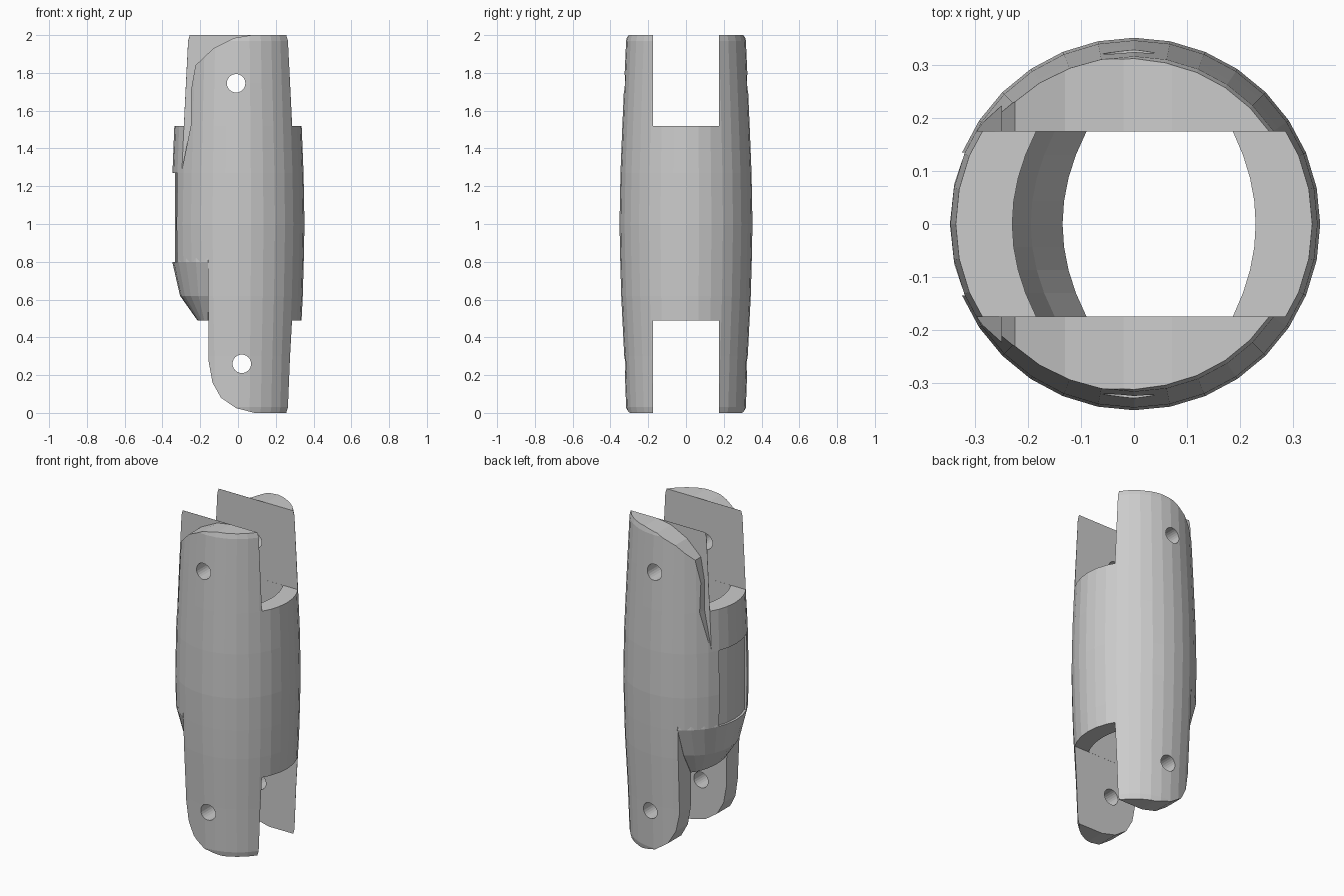
import bpy, bmesh, math

if "Cube" in bpy.data.objects:
    bpy.data.objects.remove(bpy.data.objects["Cube"])


def loft(name, rings):
    """Closed solid through rings that share a point count."""
    bm = bmesh.new()
    vs = [[bm.verts.new(p) for p in r] for r in rings]
    n = len(vs[0])
    for a, b in zip(vs, vs[1:]):
        for i in range(n):
            bm.faces.new((a[i], a[(i + 1) % n], b[(i + 1) % n], b[i]))
    bm.faces.new(vs[0])
    bm.faces.new(vs[-1])
    bmesh.ops.recalc_face_normals(bm, faces=bm.faces)
    me = bpy.data.meshes.new(name)
    bm.to_mesh(me)
    bm.free()
    ob = bpy.data.objects.new(name, me)
    bpy.context.collection.objects.link(ob)
    return ob


def prism_y(name, xz, y0, y1):
    return loft(name, [[(x, y, z) for x, z in xz] for y in (y0, y1)])


def prism_z(name, xy, z0, z1):
    return loft(name, [[(x, y, z) for x, y in xy] for z in (z0, z1)])


def combine(target, tool, op='DIFFERENCE'):
    m = target.modifiers.new(op, 'BOOLEAN')
    m.object, m.operation, m.solver = tool, op, 'EXACT'
    bpy.context.view_layer.objects.active = target
    bpy.ops.object.modifier_apply(modifier=m.name)
    bpy.data.objects.remove(tool)


def circle(cx, cy, r, n):
    return [(cx + r * math.cos(2 * math.pi * i / n), cy + r * math.sin(2 * math.pi * i / n)) for i in range(n)]


def arc(apex, end, half, n=8):
    """Shallow elliptical-parabolic arc in xy from y=-half to y=+half."""
    pts = []
    for i in range(n + 1):
        t = 2 * i / n - 1
        pts.append((apex + (end - apex) * t * t, half * t))
    return pts


# Barrel-shaped hub with fork arms still solid
PROFILE = [(0, .310), (.03, .317), (.3, .327), (.62, .343), (.8, .348), (1, .352),
           (1.27, .347), (1.52, .337), (1.75, .327), (1.97, .317), (2, .310)]
hub = loft("double_fork_joint", [[(x, y, z) for x, y in circle(0, 0, r, 32)] for z, r in PROFILE])

# Lower arm outline, cut back on the left
lower = [(-.5, .8), (-.16, .8), (-.155, .27), (-.135, .16), (-.09, .08), (-.01, .025),
         (.1, -.003), (.1, -.1), (-.5, -.1)]
combine(hub, prism_y("lower_outline_cutter", lower, -.6, .6))

# Tapered knuckle under the hub on the left
rings = []
for z, apex, half in [(.82, -.346, .308), (.8, -.348, .31), (.62, -.307, .25), (.49, -.215, .18)]:
    outer = [(-.16 + (apex + .16) * (math.cos(a) - math.cos(1.1)) / (1 - math.cos(1.1)),
              half * math.sin(a) / math.sin(1.1))
             for a in [1.1 * (i / 5 - 1) for i in range(11)]]
    rings.append([(x, y, z) for x, y in outer + [(-.1, half - .01), (-.1, .01 - half)]])
combine(hub, loft("knuckle", rings), 'UNION')

# Slots between the fork arms, top and bottom
for z0, z1 in ((1.52, 2.2), (-.2, .49)):
    combine(hub, prism_z("slot_cutter", [(-.6, -.175), (.6, -.175), (.6, .175), (-.6, .175)], z0, z1))

# Bore through the hub, leaning in at the knuckle
rings = []
for z, left in [(.4, -.1), (.49, -.135), (.62, -.195), (.8, -.23), (1.6, -.23)]:
    ring = arc(.23, .187, .1745) + arc(left, left + .045, .1745)[::-1]
    rings.append([(x, y, z) for x, y in ring])
combine(hub, loft("bore_cutter", rings))

# Upper arm outline on both arms, with the relief beside the left wall
upper = [(-.5, 1.27), (-.3, 1.27), (-.25, 1.52), (-.25, 1.7), (-.225, 1.84), (-.13, 1.93),
         (-.02, 1.985), (.09, 2.003), (.09, 2.1), (-.5, 2.1)]
for s in (-1, 1):
    combine(hub, prism_y("upper_outline_cutter", upper, s * .176, s * .6))

# Shallow recessed panel on the left
panel = [(-math.sqrt(.334 ** 2 - (y * .135) ** 2), y * .135) for y in (-1, -.5, 0, .5, 1)]
combine(hub, prism_z("panel_cutter", panel + [(-.5, .135), (-.5, -.135)], .8, 1.27))

# Pin holes through both pairs of arms
for x, z in ((-.01, 1.745), (.02, .26)):
    combine(hub, prism_y("pin_hole_cutter", circle(x, z, .049, 24), -.6, .6))
